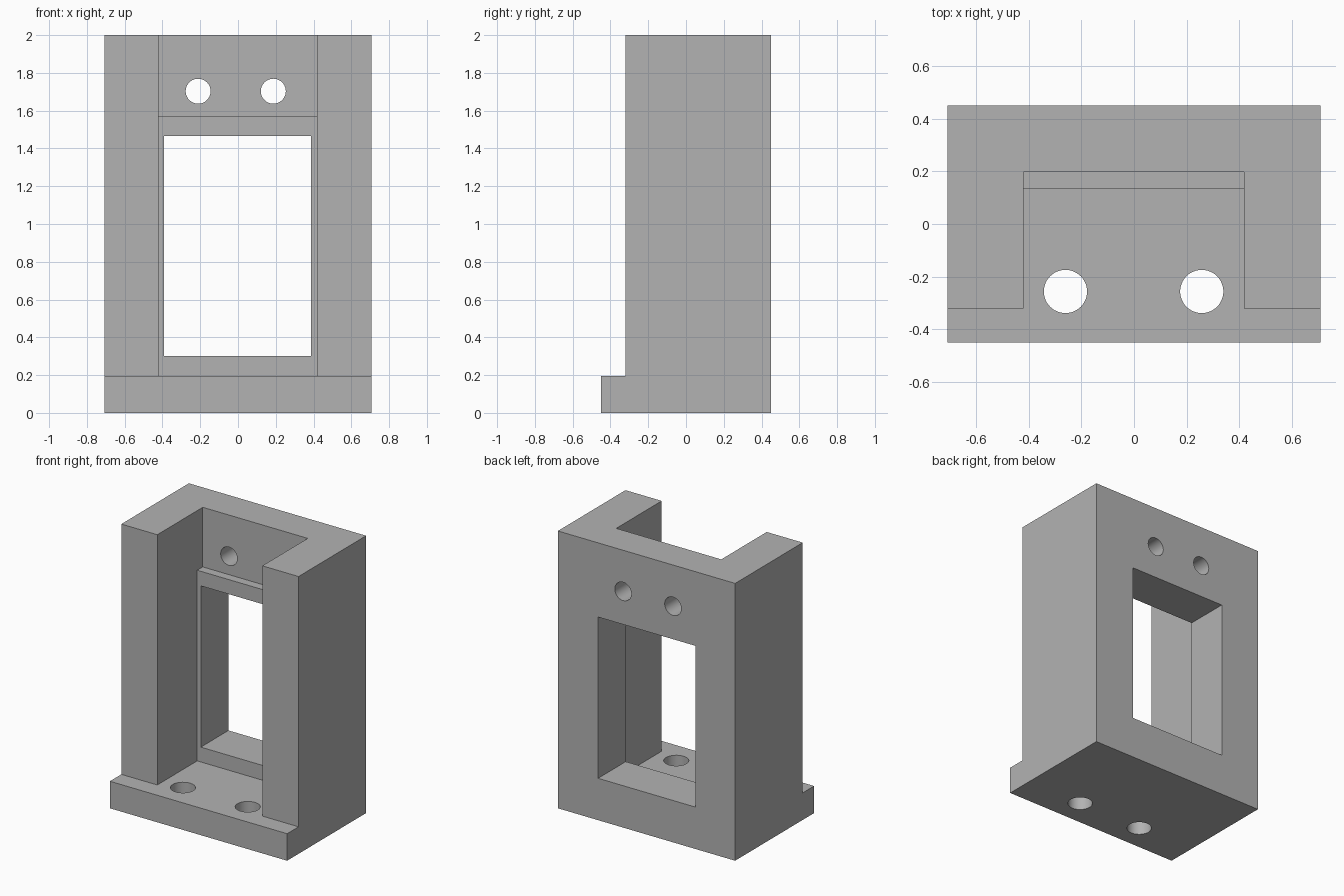
import bpy, bmesh, math
from mathutils import Vector

cube = bpy.data.objects.get("Cube")
if cube:
    bpy.data.objects.remove(cube, do_unlink=True)

grey = bpy.data.materials.new("plain grey")
grey.use_nodes = True
colour = (0.45, 0.45, 0.45, 1)
grey.diffuse_color = colour
grey.node_tree.nodes["Principled BSDF"].inputs["Base Color"].default_value = colour


def finish(name, bm):
    bmesh.ops.recalc_face_normals(bm, faces=bm.faces)
    mesh = bpy.data.meshes.new(name)
    bm.to_mesh(mesh)
    bm.free()
    mesh.materials.append(grey)
    obj = bpy.data.objects.new(name, mesh)
    bpy.context.collection.objects.link(obj)
    return obj


def extrude_side(name, profile, x0, x1):
    """Extrude a (y, z) side profile along x."""
    bm = bmesh.new()
    face = bm.faces.new([bm.verts.new((x0, y, z)) for y, z in profile])
    result = bmesh.ops.extrude_face_region(bm, geom=[face])
    verts = [v for v in result["geom"] if isinstance(v, bmesh.types.BMVert)]
    bmesh.ops.translate(bm, verts=verts, vec=(x1 - x0, 0, 0))
    return finish(name, bm)


def drill(name, location, radius, depth, along_y=False):
    bm = bmesh.new()
    bmesh.ops.create_cone(bm, cap_ends=True, segments=48, radius1=radius,
                          radius2=radius, depth=depth)
    obj = finish(name, bm)
    obj.location = Vector(location)
    if along_y:
        obj.rotation_euler.x = math.pi / 2
    return obj


# Housing with a projecting foot along the front
housing = extrude_side("housing", [(-0.45, 0), (0.45, 0), (0.45, 2), (-0.32, 2),
                                   (-0.32, 0.195), (-0.45, 0.195)], -0.707, 0.707)

# Front channel, stepped deeper above the ledge, and the rear window
cutters = [
    extrude_side("channel_cutter", [(-1, 0.195), (0.135, 0.195), (0.135, 1.57),
                                    (0.198, 1.57), (0.198, 2.2), (-1, 2.2)], -0.42, 0.418),
    extrude_side("window_cutter", [(0, 0.302), (0.7, 0.302), (0.7, 1.465), (0, 1.465)],
                 -0.391, 0.386),
]

# Bolt holes in the upper back wall and in the base
for x in (-0.211, 0.187):
    cutters.append(drill("wall_hole_cutter", (x, 0.35, 1.703), 0.066, 0.6, True))
for x in (-0.26, 0.257):
    cutters.append(drill("base_hole_cutter", (x, -0.256, 0.1), 0.082, 0.5))

for cutter in cutters:
    cutter.hide_render = True
    cutter.hide_set(True)
    mod = housing.modifiers.new(cutter.name, "BOOLEAN")
    mod.operation = "DIFFERENCE"
    mod.solver = "EXACT"
    mod.object = cutter

# Apply the cuts, then smooth only the round bores
bpy.context.view_layer.objects.active = housing
housing.select_set(True)
for mod in list(housing.modifiers):
    bpy.ops.object.modifier_apply(modifier=mod.name)
for cutter in cutters:
    bpy.data.objects.remove(cutter, do_unlink=True)
bpy.ops.object.shade_smooth_by_angle(angle=math.radians(30))
